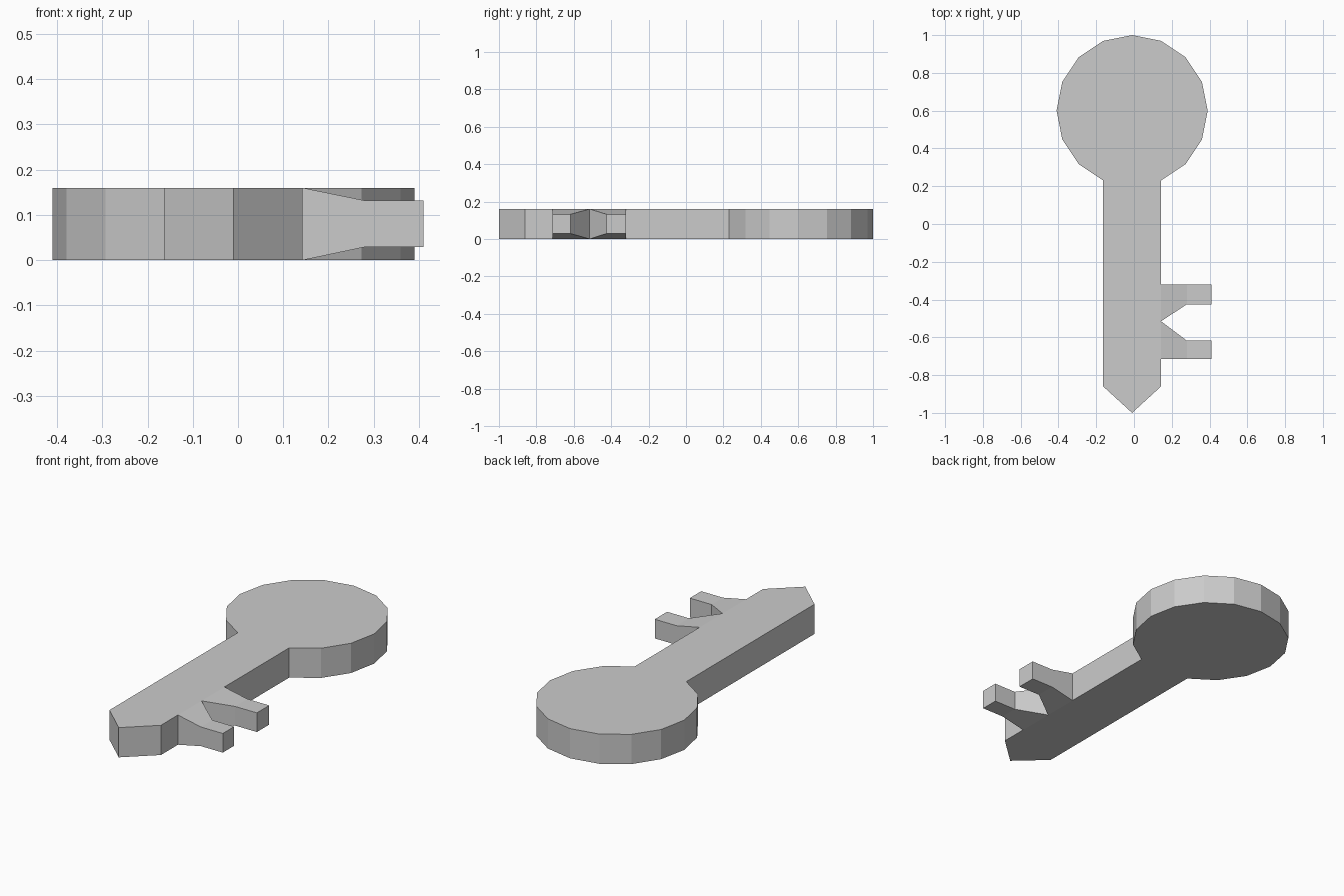
import bpy, bmesh
from math import cos, sin, radians

if "Cube" in bpy.data.objects:
    bpy.data.objects.remove(bpy.data.objects["Cube"])

H = 0.16            # key thickness
CX, CY, R = -0.01, 0.6, 0.4
EDGE = CX + R * sin(radians(22.5))   # right edge of the shaft
ROOTS = (-0.715, -0.515, -0.32)      # tooth limits along the shaft


def finish(name, bm):
    bmesh.ops.recalc_face_normals(bm, faces=bm.faces)
    mesh = bpy.data.meshes.new(name)
    bm.to_mesh(mesh)
    bm.free()
    obj = bpy.data.objects.new(name, mesh)
    bpy.context.collection.objects.link(obj)
    return obj


# Round handle (16-sided), shaft and pointed tip as one flat outline
outline = [(CX + R * cos(radians(-67.5 + 22.5 * i)),
            CY + R * sin(radians(-67.5 + 22.5 * i))) for i in range(15)]
outline += [(2 * CX - EDGE, -0.86), (CX, -1.0), (EDGE, -0.86)]
outline += [(EDGE, y) for y in ROOTS]
bm = bmesh.new()
low = [bm.verts.new((x, y, 0)) for x, y in outline]
top = [bm.verts.new((x, y, H)) for x, y in outline]
bm.faces.new(low[::-1])
bm.faces.new(top)
for i, (x, y) in enumerate(outline):
    if y in ROOTS[:2]:
        continue    # side left open where a tooth grows out
    j = (i + 1) % len(outline)
    bm.faces.new((low[i], low[j], top[j], top[i]))
finish("handle_and_shaft", bm)


# Teeth: rectangular sections (x, y0, y1, z0, z1) joined from root to end
def tooth(name, sections):
    bm = bmesh.new()
    rings = [[bm.verts.new(p) for p in
              ((x, a, z0), (x, b, z0), (x, b, z1), (x, a, z1))]
             for x, a, b, z0, z1 in sections]
    for r, s in zip(rings, rings[1:]):
        for k in range(4):
            n = (k + 1) % 4
            bm.faces.new((r[k], r[n], s[n], s[k]))
    bm.faces.new(rings[-1])
    # open root: orient using a temporary cap
    cap = bm.faces.new(rings[0][::-1])
    bmesh.ops.recalc_face_normals(bm, faces=bm.faces)
    bmesh.ops.delete(bm, geom=[cap], context='FACES_ONLY')
    finish(name, bm)


for name, root, end in (("front_tooth", ROOTS[:2], (-0.715, -0.618)),
                        ("rear_tooth", ROOTS[1:], (-0.425, -0.32))):
    tooth(name, [(EDGE, *root, 0, H),
                 (0.28, *end, 0.029, 0.132),
                 (0.41, *end, 0.029, 0.132)])
